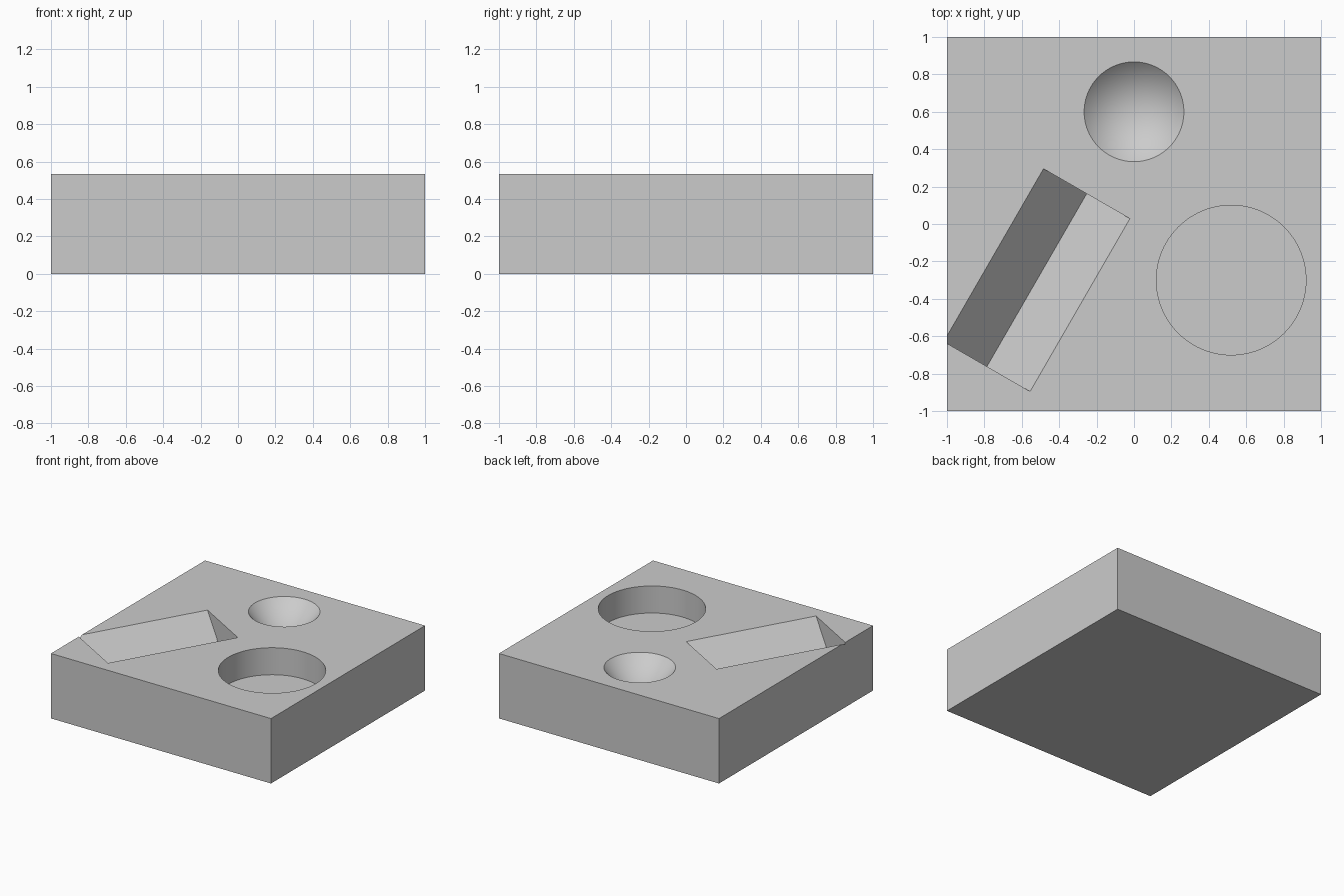
import bpy
import bmesh
import math
from mathutils import Matrix, Vector

if "Cube" in bpy.data.objects:
    bpy.data.objects.remove(bpy.data.objects["Cube"], do_unlink=True)

SIZE, TOP = 2.0, 0.5333
RING = 0.6          # distance of every recess from the centre
OVER = 0.1          # cutters rise this far above the top face
SIDES = 96

grey = bpy.data.materials.new("plain grey")
grey.use_nodes = True
colour = (0.6, 0.6, 0.6, 1)
grey.diffuse_color = colour
grey.node_tree.nodes["Principled BSDF"].inputs["Base Color"].default_value = colour


def add_object(name, bm):
    bmesh.ops.recalc_face_normals(bm, faces=bm.faces)
    mesh = bpy.data.meshes.new(name)
    bm.to_mesh(mesh)
    bm.free()
    mesh.materials.append(grey)
    obj = bpy.data.objects.new(name, mesh)
    bpy.context.collection.objects.link(obj)
    return obj


def ring_place(degrees):
    """Point on the top face, on the ring of recesses."""
    a = math.radians(degrees)
    return Vector((RING * math.cos(a), RING * math.sin(a), TOP))


def round_cutter(name, place, bottom_radius, top_radius, depth):
    bm = bmesh.new()
    height = depth + OVER
    centre = place + Vector((0, 0, OVER - height / 2))
    bmesh.ops.create_cone(bm, cap_ends=True, segments=SIDES, radius1=bottom_radius,
                          radius2=top_radius, depth=height,
                          matrix=Matrix.Translation(centre))
    return add_object(name, bm)


def groove_cutter(name, place, half_width, length, degrees):
    """V-shaped prism with 45 degree walls, point down."""
    bm = bmesh.new()
    w = half_width + OVER
    profile = [(-w, OVER), (w, OVER), (0, -half_width)]
    face = bm.faces.new([bm.verts.new((x, -length / 2, z)) for x, z in profile])
    swept = bmesh.ops.extrude_face_region(bm, geom=[face])["geom"]
    bmesh.ops.translate(bm, vec=(0, length, 0),
                        verts=[v for v in swept if isinstance(v, bmesh.types.BMVert)])
    bm.transform(Matrix.Translation(place) @ Matrix.Rotation(math.radians(degrees), 4, "Z"))
    return add_object(name, bm)


# Block
bm = bmesh.new()
bmesh.ops.create_cube(bm, size=1, matrix=Matrix.Translation((0, 0, TOP / 2))
                      @ Matrix.Diagonal((SIZE, SIZE, TOP, 1)))
block = add_object("block", bm)

# Conical, cylindrical and V-groove recesses, spaced evenly round the ring
cutters = [
    round_cutter("cone_cutter", ring_place(90), 0, 0.2667 + OVER, 0.2667),
    round_cutter("cylinder_cutter", ring_place(-30), 0.4, 0.4, 0.2222),
    groove_cutter("groove_cutter", ring_place(210), 0.2667, 1.0667, -30),
]
bpy.ops.object.select_all(action="DESELECT")
block.select_set(True)
bpy.context.view_layer.objects.active = block
for cutter in cutters:
    cutter.hide_render = True
    cut = block.modifiers.new(cutter.name, "BOOLEAN")
    cut.operation = "DIFFERENCE"
    cut.solver = "EXACT"
    cut.object = cutter
    bpy.ops.object.modifier_apply(modifier=cut.name)
for cutter in cutters:
    bpy.data.objects.remove(cutter, do_unlink=True)

# Smooth round walls, sharp edges elsewhere
bpy.ops.object.shade_smooth_by_angle(angle=math.radians(30))
